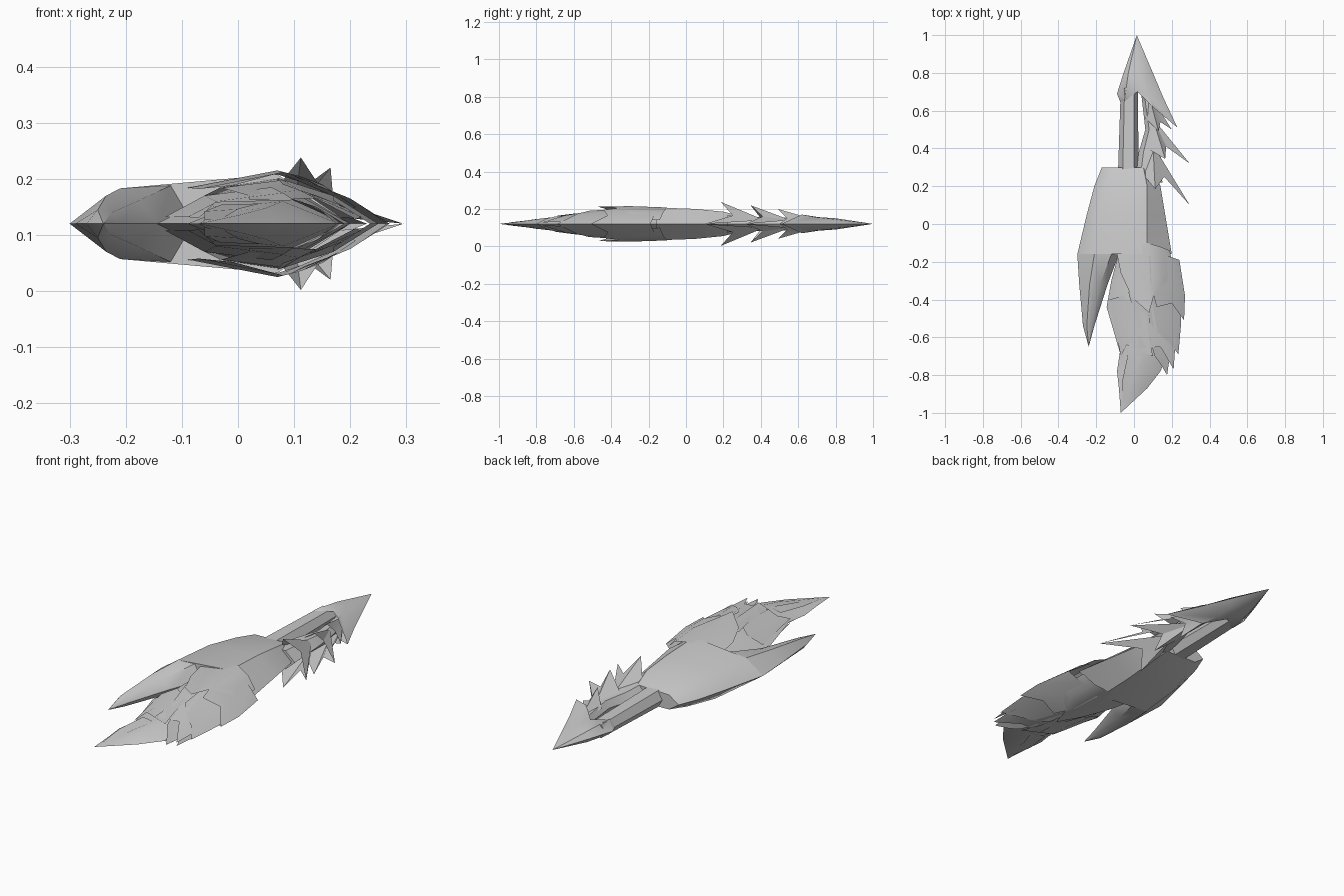
import bpy, bmesh, math

MID = 0.12  # height of the mirror plane

steel = bpy.data.materials.new("pale_grey")
steel.diffuse_color = (0.6, 0.6, 0.6, 1)


def finish(name, bm, close, angle):
    """Weld the mirrored halves, optionally cap the ends, and make the object."""
    bmesh.ops.remove_doubles(bm, verts=bm.verts, dist=0.0005)
    bmesh.ops.dissolve_degenerate(bm, edges=bm.edges, dist=0.0005)
    if close:
        bmesh.ops.holes_fill(bm, edges=bm.edges, sides=0)
    bmesh.ops.recalc_face_normals(bm, faces=bm.faces)
    mesh = bpy.data.meshes.new(name)
    bm.to_mesh(mesh)
    bm.free()
    mesh.materials.append(steel)
    ob = bpy.data.objects.new(name, mesh)
    bpy.context.collection.objects.link(ob)
    bpy.ops.object.select_all(action='DESELECT')
    ob.select_set(True)
    bpy.context.view_layer.objects.active = ob
    bpy.ops.object.shade_smooth_by_angle(angle=math.radians(angle))
    return ob


def sheet(name, rows, close=False, angle=35):
    """Skin rows of (x, y, half height) points, mirrored above and below MID."""
    bm = bmesh.new()
    for s in (1, -1):
        grid = [[bm.verts.new((x, y, MID + s * h)) for x, y, h in r] for r in rows]
        for a, b in zip(grid, grid[1:]):
            for i in range(len(a) - 1):
                bm.faces.new((a[i], a[i + 1], b[i + 1], b[i]))
    return finish(name, bm, close, angle)


def loft(name, stations, angle=40):
    """Closed lens section: y, left, ridge left, ridge right, right, heights."""
    rows = [[(xl, y, 0), (tl, y, hl), (tr, y, hr), (xr, y, 0)]
            for y, xl, tl, tr, xr, hl, hr in stations]
    return sheet(name, rows, True, angle)


def barb(name, apex, inner, top, notch, side):
    """Hollow hood fanning from an apex to upper, lower and side points."""
    return sheet(name, [[apex] * 4, [inner, top, notch, side]], angle=20)


# main body and its long side prong
loft("body", [
    (0.30, -0.17, -0.12, 0.05, 0.10, 0.035, 0.04),
    (0.20, -0.21, -0.15, 0.07, 0.14, 0.05, 0.065),
    (0.05, -0.25, -0.19, 0.07, 0.165, 0.06, 0.08),
    (-0.16, -0.30, -0.21, 0.07, 0.20, 0.063, 0.088)])
loft("side_prong", [
    (-0.16, -0.30, -0.21, -0.12, -0.08, 0.063, 0.068),
    (-0.32, -0.29, -0.235, -0.18, -0.14, 0.05, 0.04),
    (-0.54, -0.27, -0.25, -0.225, -0.21, 0.025, 0.02),
    (-0.65, -0.24, -0.24, -0.24, -0.24, 0, 0)])

# front blade
loft("front_blade", [
    (-0.15, -0.08, -0.03, 0.07, 0.19, 0.065, 0.08),
    (-0.30, -0.12, -0.06, 0.07, 0.20, 0.05, 0.072),
    (-0.44, -0.145, -0.07, 0.08, 0.20, 0.038, 0.06),
    (-0.68, -0.075, -0.03, 0.08, 0.18, 0.028, 0.04),
    (-0.78, -0.09, -0.04, 0.05, 0.14, 0.02, 0.028),
    (-0.87, -0.08, -0.05, 0.0, 0.07, 0.012, 0.015),
    (-1.0, -0.07, -0.07, -0.07, -0.07, 0, 0)])

# overlapping hollow armour plates with pointed front edges
sheet("upper_plate", [
    [(-0.09, -0.16, 0.064), (0.07, -0.10, 0.088), (0.14, -0.12, 0.065), (0.19, -0.14, 0.02)],
    [(-0.07, -0.26, 0.062), (0.07, -0.30, 0.095), (0.15, -0.28, 0.07), (0.21, -0.26, 0.03)],
    [(-0.01, -0.39, 0.068), (0.08, -0.47, 0.092), (0.11, -0.36, 0.085), (0.18, -0.31, 0.05)]])
sheet("flank_plate", [
    [(0.08, -0.17, 0.088), (0.18, -0.17, 0.045), (0.24, -0.19, 0.0)],
    [(0.09, -0.32, 0.09), (0.20, -0.34, 0.045), (0.27, -0.38, 0.0)],
    [(0.12, -0.44, 0.075), (0.20, -0.42, 0.045), (0.265, -0.51, 0.0)]])
sheet("lower_flank_plate", [
    [(0.07, -0.34, 0.082), (0.17, -0.36, 0.05), (0.25, -0.38, 0.0)],
    [(0.08, -0.52, 0.07), (0.17, -0.52, 0.042), (0.25, -0.52, 0.0)],
    [(0.14, -0.59, 0.05), (0.19, -0.63, 0.03), (0.235, -0.69, 0.0)]])
sheet("tip_plate", [
    [(-0.03, -0.36, 0.064), (0.08, -0.38, 0.078), (0.21, -0.48, 0.02)],
    [(0.02, -0.55, 0.05), (0.11, -0.56, 0.06), (0.22, -0.62, 0.012)],
    [(0.02, -0.66, 0.043), (0.14, -0.65, 0.045), (0.21, -0.77, 0.008)]])
sheet("inner_plate", [
    [(-0.13, -0.40, 0.012), (-0.06, -0.38, 0.05), (0.06, -0.48, 0.065)],
    [(-0.09, -0.60, 0.012), (-0.04, -0.56, 0.04), (0.08, -0.60, 0.055)],
    [(-0.07, -0.70, 0.01), (-0.04, -0.64, 0.038), (0.10, -0.70, 0.042)]])
sheet("edge_shard", [
    [(0.08, -0.60, 0.05), (0.19, -0.60, 0.0)],
    [(0.11, -0.70, 0.04), (0.19, -0.70, 0.0)],
    [(0.14, -0.74, 0.03), (0.175, -0.80, 0.0)]])
sheet("tip_shard", [
    [(-0.03, -0.68, 0.034), (0.04, -0.70, 0.036)],
    [(-0.06, -0.82, 0.022), (0.0, -0.80, 0.026)],
    [(-0.06, -0.95, 0.007), (-0.03, -0.92, 0.008)]])

# rear shaft and the thin spine beside the slot
loft("rear_shaft", [
    (0.26, -0.085, -0.06, 0.0, 0.025, 0.04, 0.04),
    (0.72, -0.07, -0.05, 0.0, 0.02, 0.032, 0.032)])
loft("barb_spine", [
    (0.22, -0.01, 0.03, 0.10, 0.15, 0.045, 0.045),
    (0.38, 0.025, 0.05, 0.10, 0.14, 0.035, 0.035),
    (0.50, 0.06, 0.08, 0.11, 0.13, 0.03, 0.03),
    (0.72, 0.035, 0.05, 0.07, 0.09, 0.025, 0.025)])

# arrow-shaped rear tip
sheet("arrow_tip", [
    [(0.015, 1.0, 0)] * 5,
    [(-0.055, 0.80, 0), (-0.03, 0.80, 0.026), (0.02, 0.80, 0.03), (0.07, 0.79, 0.025), (0.10, 0.80, 0)],
    [(-0.09, 0.69, 0), (-0.05, 0.66, 0.036), (0.02, 0.71, 0.036), (0.07, 0.69, 0.036), (0.155, 0.67, 0)],
    [(-0.07, 0.64, 0), (-0.05, 0.65, 0.034), (0.02, 0.70, 0.03), (0.10, 0.62, 0.05), (0.23, 0.51, 0)]])

# row of hooked barbs
barb("small_barb", (0.075, 0.70, 0.02), (0.06, 0.56, 0.02), (0.13, 0.49, 0.08),
     (0.14, 0.54, 0.03), (0.20, 0.50, 0))
barb("middle_barb", (0.10, 0.56, 0.02), (0.07, 0.40, 0.03), (0.165, 0.345, 0.10),
     (0.17, 0.41, 0.04), (0.295, 0.32, 0))
barb("large_barb", (0.10, 0.42, 0.02), (0.05, 0.26, 0.04), (0.112, 0.185, 0.118),
     (0.16, 0.25, 0.045), (0.295, 0.10, 0))
